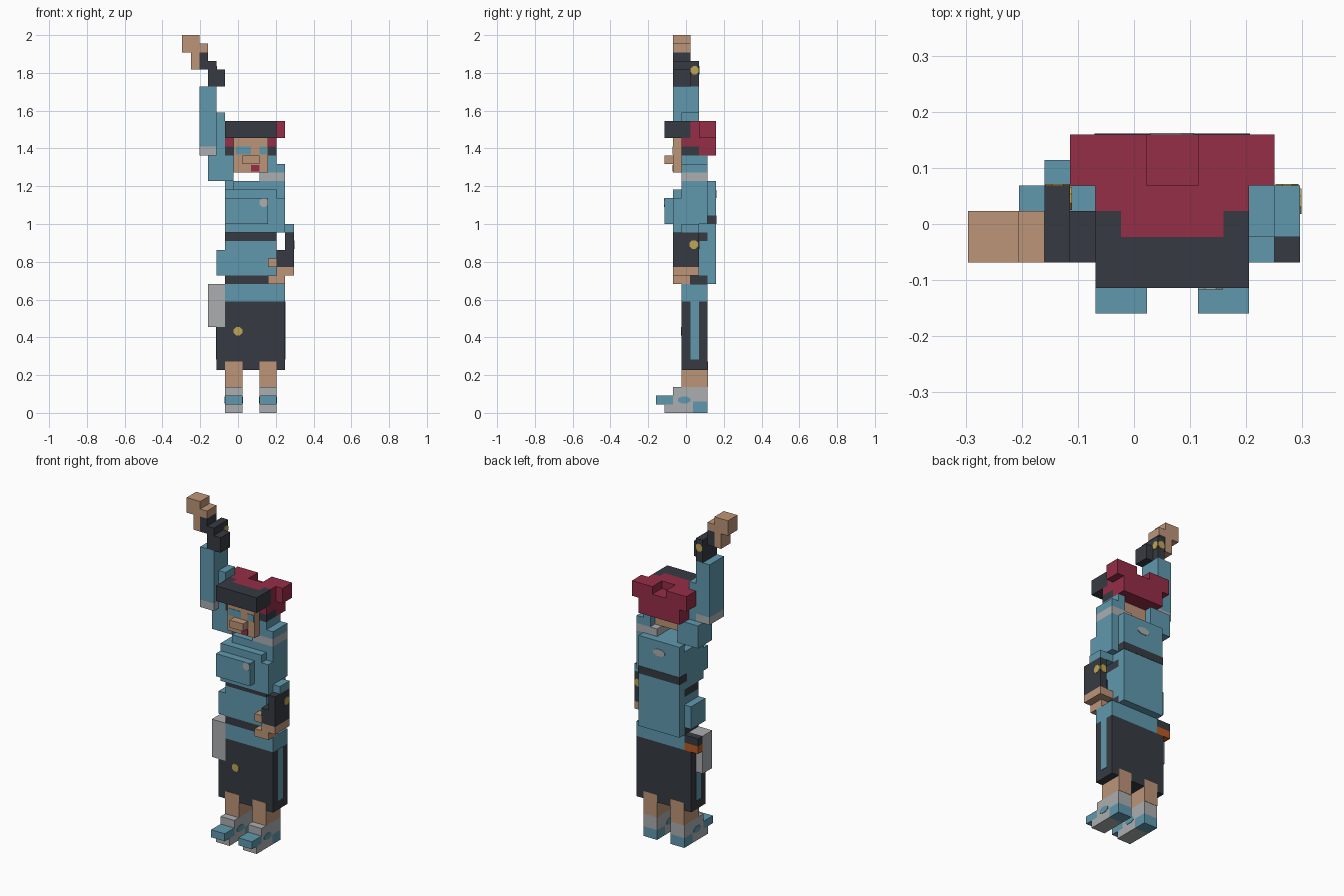
import bpy, bmesh, math
from mathutils import Matrix, Vector

cube = bpy.data.objects.get("Cube")
if cube:
    bpy.data.objects.remove(cube, do_unlink=True)

U = 2 / 44                      # edge of one block
ORIGIN = Vector((6.5, 3.5, 0))  # grid point at the model's centre


def linear(c):
    c /= 255
    return c / 12.92 if c <= 0.04045 else ((c + 0.055) / 1.055) ** 2.4


PALETTE = {
    "blue": (96, 153, 174), "dark": (54, 59, 66), "red": (150, 46, 71),
    "skin": (189, 149, 120), "grey": (171, 174, 175), "gold": (190, 165, 85),
    "orange": (186, 90, 32),
}
MATS = {}
for mat_name, rgb in PALETTE.items():
    m = bpy.data.materials.new(mat_name)
    m.use_nodes = True
    col = [linear(c) for c in rgb] + [1]
    m.diffuse_color = col
    node = m.node_tree.nodes["Principled BSDF"]
    node.inputs["Base Color"].default_value = col
    node.inputs["Roughness"].default_value = 0.9
    MATS[mat_name] = m


def finish(name, bm, colours):
    mesh = bpy.data.meshes.new(name)
    bm.to_mesh(mesh)
    bm.free()
    for c in colours:
        mesh.materials.append(MATS[c])
    ob = bpy.data.objects.new(name, mesh)
    bpy.context.collection.objects.link(ob)
    return ob


def part(name, *boxes):
    """One object from (colour, x0, x1, y0, y1, z0, z1) boxes in block units."""
    bm = bmesh.new()
    colours = []
    for colour, x0, x1, y0, y1, z0, z1 in boxes:
        if colour not in colours:
            colours.append(colour)
        mid = (Vector((x0 + x1, y0 + y1, z0 + z1)) / 2 - ORIGIN) * U
        size = Matrix.Diagonal((x1 - x0, y1 - y0, z1 - z0, 1 / U)) * U
        geo = bmesh.ops.create_cube(bm, size=1, matrix=Matrix.Translation(mid) @ size)
        for f in {f for v in geo["verts"] for f in v.link_faces}:
            f.material_index = colours.index(colour)
    return finish(name, bm, colours)


def disc(name, colour, x, y, z, axis, w=1.0, h=1.0):
    """Thin eight-sided spot facing along the x or y axis."""
    bm = bmesh.new()
    turn = Matrix.Rotation(math.pi / 2, 4, "Y" if axis == "x" else "X")
    spin = Matrix.Rotation(math.pi / 8, 4, "Z")
    bmesh.ops.create_cone(bm, cap_ends=True, segments=8, radius1=0.54 * U,
                          radius2=0.54 * U, depth=0.006, matrix=turn @ spin)
    sx, sy = (1, w) if axis == "x" else (w, 1)
    bmesh.ops.scale(bm, vec=(sx, sy, h), verts=bm.verts)
    bmesh.ops.translate(bm, vec=(Vector((x, y, z)) - ORIGIN) * U, verts=bm.verts)
    return finish(name, bm, [colour])


# Legs and shoes
for side, x in (("right", 5), ("left", 9)):
    part(side + "_leg", ("skin", x, x + 2, 2.96, 6.04, 3, 6))
    part(side + "_shoe",
         ("grey", x, x + 2, 1, 4.3, 0, 1),
         ("blue", x, x + 2, 0, 2, 1, 2),
         ("blue", x, x + 2, 4.3, 6, 0, 1.3),
         ("grey", x, x + 2, 2, 4.3, 1, 3),
         ("grey", x, x + 2, 4.3, 6, 1.3, 3))
    for tag, sx in (("inner", x), ("outer", x + 2)):
        disc(f"{side}_shoe_{tag}_patch", "blue", sx, 3.3, 1.5, "x", 1.5, 0.8)

# Skirt with side stripes, pouch and holder
part("skirt", ("dark", 4, 12, 3, 6, 5, 10), ("dark", 5, 12, 3, 6, 10, 13),
     ("dark", 4, 5, 5, 6, 10, 13))
part("skirt_top", ("blue", 5, 12, 3, 6, 13, 15))
part("left_skirt_stripe", ("blue", 11.95, 12.06, 4, 5, 6.2, 13))
part("right_skirt_stripe", ("blue", 3.94, 4.05, 4, 5, 6.2, 10))
disc("skirt_button", "gold", 6.5, 3, 9.5, "y")
part("pouch", ("grey", 3, 5, 3, 5, 10, 15))
part("holder", ("dark", 3, 5, 5, 6, 14, 15), ("orange", 3, 5, 5, 6, 13, 14))

# Jacket
part("waist", ("dark", 5, 11, 3, 6, 15, 16), ("blue", 4, 11, 3, 6, 16, 19),
     ("blue", 5, 11, 3, 6, 19, 20), ("blue", 5, 11, 6, 7, 15, 22))
part("belt", ("dark", 5, 11, 3, 6, 20, 21))
part("back_belt", ("dark", 4.96, 11.04, 5.5, 7.04, 22, 23))
part("chest", ("blue", 5, 11, 3, 6, 21, 26), ("blue", 6, 11, 3, 6, 26, 27),
     ("blue", 5, 11, 2, 3, 21, 26), ("blue", 5, 10, 1, 2, 22, 25),
     ("blue", 5, 11, 6, 7, 22, 27))
disc("chest_badge", "grey", 9.5, 1, 24.5, "y")
disc("back_badge", "grey", 8, 7, 25.5, "y", 1.7, 0.9)

# Lowered arm, bent at the elbow
part("left_shoulder", ("grey", 9, 12, 3, 6, 27, 28), ("blue", 11, 12, 3, 6, 28, 29),
     ("blue", 10, 11, 3, 6, 28, 30))
part("left_upper_arm", ("blue", 11, 12, 3, 6, 22, 27), ("blue", 11, 12, 2, 5, 21, 25),
     ("blue", 12, 13, 3, 5, 21, 22))
part("left_cuff", ("dark", 12, 13, 2, 5, 17, 21), ("dark", 11, 12, 2, 4, 17, 19))
disc("left_cuff_side_button", "gold", 13, 4.4, 19.6, "x")
disc("left_cuff_back_button", "gold", 12.5, 5, 19.6, "y", 0.9)
part("left_hand", ("skin", 11, 13, 2, 5, 16, 17), ("skin", 10, 12, 2, 4, 15, 16),
     ("skin", 10, 11, 2, 3, 17, 18))

# Raised arm
part("right_shoulder", ("blue", 3, 6, 3, 6, 27, 30))
part("right_sleeve", ("grey", 2, 4, 2, 5, 30, 31), ("blue", 4, 5, 3, 5, 30, 35),
     ("blue", 2, 4, 2, 5, 31, 38))
part("right_cuff", ("dark", 3, 4, 2, 5, 38, 40), ("dark", 4, 5, 2, 4, 38, 40),
     ("dark", 3, 4, 2, 5, 40, 41), ("dark", 2, 3, 2, 4, 40, 42))
disc("right_cuff_back_button", "gold", 3.5, 5, 39.9, "y")
disc("right_cuff_side_button", "gold", 4, 4.5, 39.9, "x", 0.9)
part("right_hand", ("skin", 1, 2, 2, 4, 40, 42), ("skin", 0, 2, 2, 4, 42, 44),
     ("skin", 2, 3, 2, 4, 42, 43))

# Head
part("face", ("skin", 6, 10, 2, 5, 28, 32))
part("nose", ("skin", 7, 9, 1, 2, 29, 30))
part("mouth", ("red", 8, 9, 1.94, 2.05, 28.1, 28.9))
part("eyes", ("blue", 6.2, 8, 1.94, 2.05, 30.1, 31), ("blue", 9, 9.9, 1.94, 2.05, 30.1, 31))

# Hair with two side bows, and the cap
part("hair", ("red", 5, 11, 4, 5, 31, 34), ("dark", 5, 6, 3, 5, 30, 31),
     ("dark", 10, 11, 3, 5, 30, 31), ("red", 5, 6, 3, 4, 31, 32),
     ("red", 10, 11, 3, 4, 31, 32), ("red", 6, 10, 3, 4, 32, 34),
     ("red", 5, 11, 5, 7, 30, 32), ("red", 7, 9, 5, 7, 32, 33))
part("hair_bows", ("red", 4, 7, 5, 7, 32, 34), ("red", 9, 12, 5, 7, 32, 34))
part("cap", ("dark", 5, 11, 1, 3, 32, 34), ("dark", 5, 6, 3, 4, 32, 34),
     ("dark", 10, 11, 3, 4, 32, 34))
